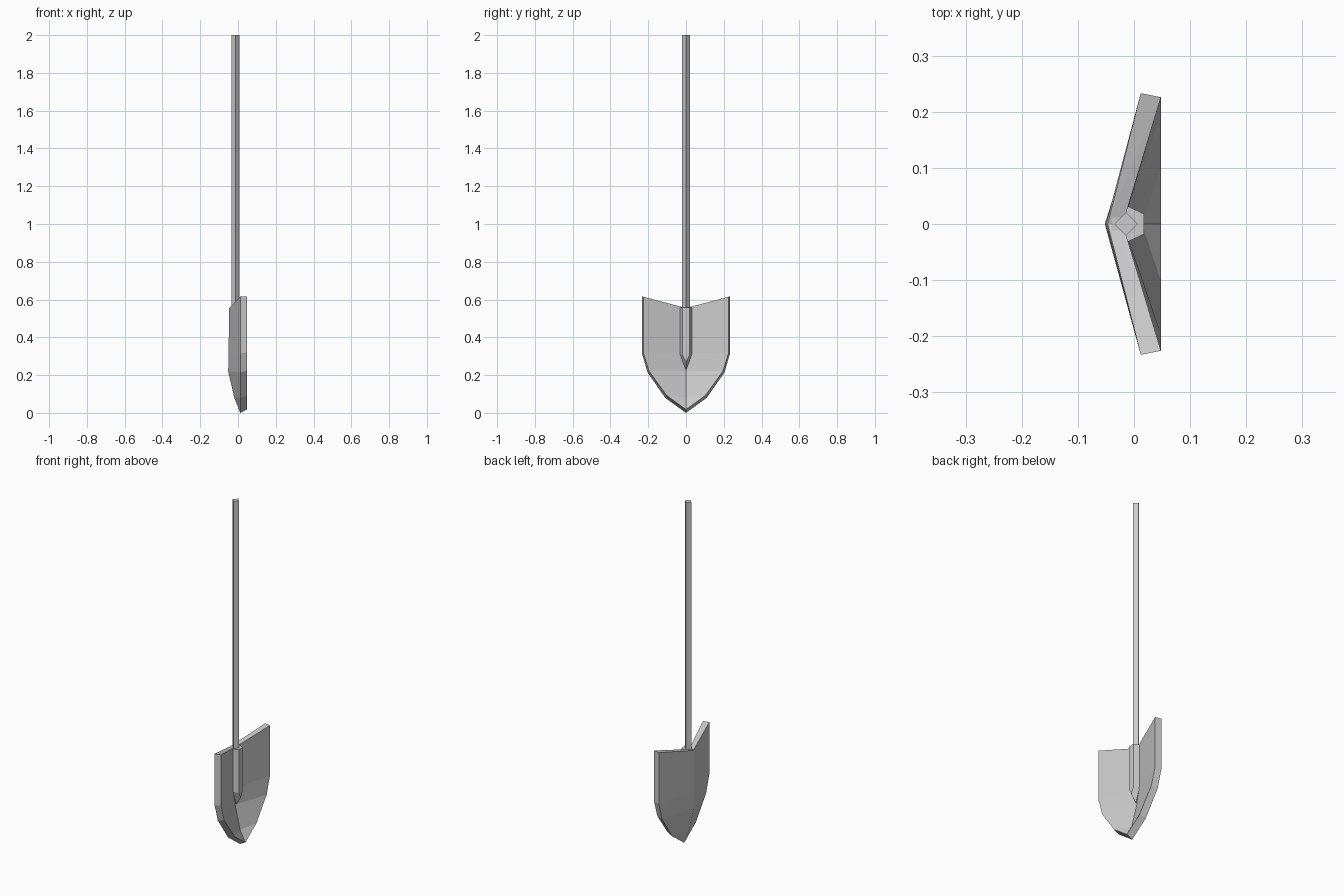
import bpy, bmesh

if "Cube" in bpy.data.objects:
    bpy.data.objects.remove(bpy.data.objects["Cube"])


def loft(name, rings):
    """Skin a stack of equal-length point rings and cap both ends."""
    bm = bmesh.new()
    loops = [[bm.verts.new(p) for p in ring] for ring in rings]
    n = len(rings[0])
    for a, b in zip(loops, loops[1:]):
        for i in range(n):
            j = (i + 1) % n
            bm.faces.new((a[i], a[j], b[j], b[i]))
    bm.faces.new(loops[0])
    bm.faces.new(loops[-1])
    bmesh.ops.triangulate(bm, faces=[f for f in bm.faces if len(f.verts) > 4], ngon_method='EAR_CLIP')
    bmesh.ops.remove_doubles(bm, verts=bm.verts, dist=0.0005)
    bmesh.ops.recalc_face_normals(bm, faces=bm.faces)
    mesh = bpy.data.meshes.new(name)
    bm.to_mesh(mesh)
    bm.free()
    obj = bpy.data.objects.new(name, mesh)
    bpy.context.collection.objects.link(obj)
    return obj


BACK, FRONT = 0.012, 0.048  # rim depth range

# blade: V-shaped sections narrowing to a pointed tip
# (back rim y, back rim z, front rim y, front rim z, ridge z, back ridge x, front ridge x)
sections = [
    (0.233, 0.615, 0.226, 0.615, 0.555, -0.047, -0.020),
    (0.233, 0.315, 0.226, 0.320, 0.315, -0.050, -0.019),
    (0.204, 0.215, 0.196, 0.222, 0.220, -0.052, -0.019),
    (0.110, 0.080, 0.102, 0.092, 0.082, -0.020, 0.014),
    (0.000, 0.000, 0.000, 0.018, None, BACK, FRONT),
]
rings = []
for by, bz, fy, fz, rz, rb, rf in sections:
    zb, zf = (bz, fz) if rz is None else (rz, rz)
    rings.append([(BACK, by, bz), (FRONT, fy, fz), (rf, 0, zf),
                  (FRONT, -fy, fz), (BACK, -by, bz), (rb, 0, zb)])
loft("blade", rings)

# socket: hexagonal sleeve with a pointed lower end
socket_layers = [(-0.040, 0.018, 0.30, 0.26), (-0.012, 0.032, 0.31, 0.225), (0.018, 0.018, 0.305, 0.27)]
loft("socket", [[(x, w, 0.558), (x, w, s), (x, 0, t), (x, -w, s), (x, -w, 0.558)]
                for x, w, s, t in socket_layers])

# shaft: long four-sided pole
bpy.ops.mesh.primitive_cylinder_add(vertices=4, radius=0.021, depth=1.5, location=(-0.014, 0, 1.25))
bpy.context.object.name = "shaft"
